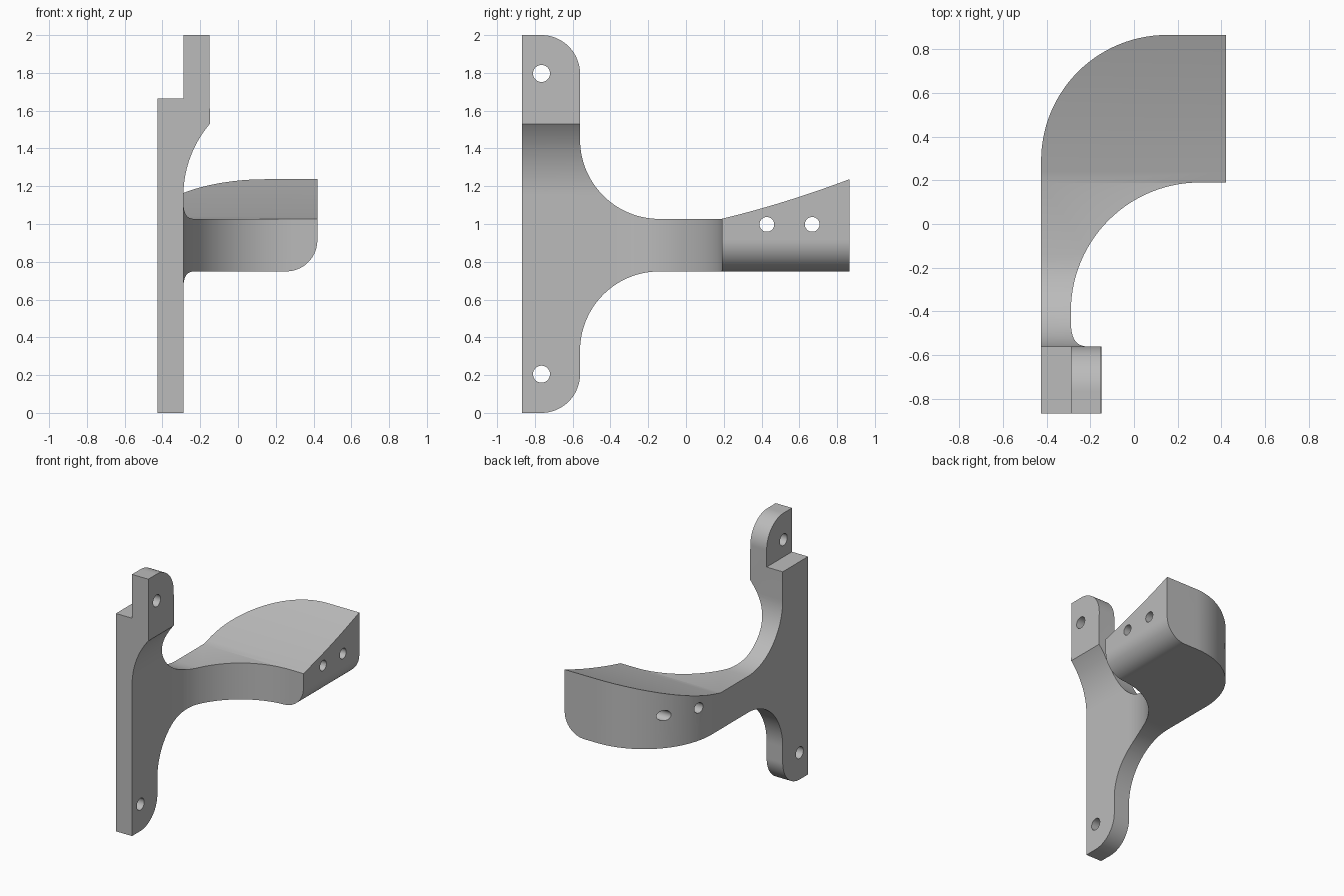
import bpy, bmesh, math
from mathutils import Vector

if "Cube" in bpy.data.objects:
    bpy.data.objects.remove(bpy.data.objects["Cube"])


def arc(cx, cy, r, a0, a1, n=28):
    """Points on an arc, angles in degrees."""
    return [(cx + r * math.cos(math.radians(a0 + (a1 - a0) * i / n)),
             cy + r * math.sin(math.radians(a0 + (a1 - a0) * i / n)))
            for i in range(n + 1)]


def prism(name, pts, axis, lo, hi):
    """Extrude a 2D outline along an axis; x: (y,z), y: (x,z), z: (x,y)."""
    place = {'x': lambda p: (lo, p[0], p[1]),
             'y': lambda p: (p[0], lo, p[1]),
             'z': lambda p: (p[0], p[1], lo)}[axis]
    step = Vector([(hi - lo) * (axis == a) for a in 'xyz'])
    bm = bmesh.new()
    face = bm.faces.new([bm.verts.new(place(p)) for p in pts])
    ext = bmesh.ops.extrude_face_region(bm, geom=[face])
    bmesh.ops.translate(bm, vec=step,
                        verts=[v for v in ext['geom'] if isinstance(v, bmesh.types.BMVert)])
    bmesh.ops.remove_doubles(bm, verts=bm.verts, dist=1e-5)
    bmesh.ops.recalc_face_normals(bm, faces=bm.faces)
    mesh = bpy.data.meshes.new(name)
    bm.to_mesh(mesh)
    bm.free()
    ob = bpy.data.objects.new(name, mesh)
    bpy.context.collection.objects.link(ob)
    return ob


def cut(target, cutter):
    cutter.hide_render = True
    mod = target.modifiers.new("cut", 'BOOLEAN')
    mod.operation, mod.solver, mod.object = 'DIFFERENCE', 'EXACT', cutter
    bpy.context.view_layer.objects.active = target
    bpy.ops.object.modifier_apply(modifier=mod.name)
    bpy.data.objects.remove(cutter, do_unlink=True)


L, R, F, B = -0.425, 0.42, -0.867, 0.865     # overall extents
PX, PY = -0.289, -0.561                      # plate front face, plate edge

# side outline: mounting plate flowing into the arm with a rising top
top_curve = []
for i in range(15):
    t = i / 14
    top_curve.append((B + (0.188 - B) * t, 1.027 + 0.21 * (0.78 * (1 - t) + 0.22 * (1 - t) ** 2)))
outline = ([(F, 0)]
           + arc(PY - 0.205, 0.205, 0.205, -90, 0)
           + arc(PY + 0.42, 0.329, 0.42, 180, 90)
           + [(B, 0.749)] + top_curve
           + arc(PY + 0.42, 1.447, 0.42, 270, 180)
           + arc(PY - 0.205, 1.795, 0.205, 0, 90)
           + [(F, 2)])
bracket = prism("bracket", outline, 'x', L, R)

# rounded outer bend of the arm
cut(bracket, prism("outer_bend", arc(L + 0.575, B - 0.575, 0.575, 180, 90)
                   + [(0.15, 1.1), (-0.6, 1.1), (-0.6, B - 0.575)], 'z', -0.2, 2.2))
# hollow inner bend of the arm
cut(bracket, prism("inner_bend", [(PX, -0.41)] + arc(PX + 0.59, 0.19 - 0.59, 0.59, 180, 90)
                   + [(0.6, 0.19), (0.6, -0.41)], 'z', -0.2, 2.2))
# plate thickness, sweeping forward into the upper tab
sweep = arc(PX + 0.586, 1.15, 0.586, 180, 180 - math.degrees(math.asin(0.38 / 0.586)))
cut(bracket, prism("plate_front", [(PX, -0.2)] + sweep
                   + [(-0.153, 2.2), (0.6, 2.2), (0.6, -0.2)], 'y', -1.1, -0.40))
# step behind the upper tab
cut(bracket, prism("tab_step", [(-0.6, 1.665), (PX, 1.665), (PX, 2.2), (-0.6, 2.2)],
                   'y', -1.1, 0))
# rounded lower edge at the arm end
cut(bracket, prism("lower_edge", arc(R - 0.165, 0.749 + 0.165, 0.165, -90, 0)
                   + [(0.6, 0.914), (0.6, 0.6), (R - 0.165, 0.6)], 'y', -0.2, 1.1))
# screw holes through plate and arm
for y, z, r in [(-0.765, 1.797, 0.045), (-0.765, 0.205, 0.045),
                (0.428, 0.998, 0.039), (0.668, 0.998, 0.039)]:
    cut(bracket, prism("hole", arc(y, z, r, 0, 352.5, 47), 'x', -0.7, 0.7))

grey = bpy.data.materials.new("plain grey")
grey.diffuse_color = (0.5, 0.5, 0.5, 1)
grey.use_nodes = True
grey.node_tree.nodes["Principled BSDF"].inputs["Base Color"].default_value = grey.diffuse_color
bracket.data.materials.clear()
bracket.data.materials.append(grey)
for p in bracket.data.polygons:
    p.material_index = 0
bpy.ops.object.select_all(action='DESELECT')
bracket.select_set(True)
bpy.context.view_layer.objects.active = bracket
bpy.ops.object.shade_smooth_by_angle(angle=math.radians(20))
